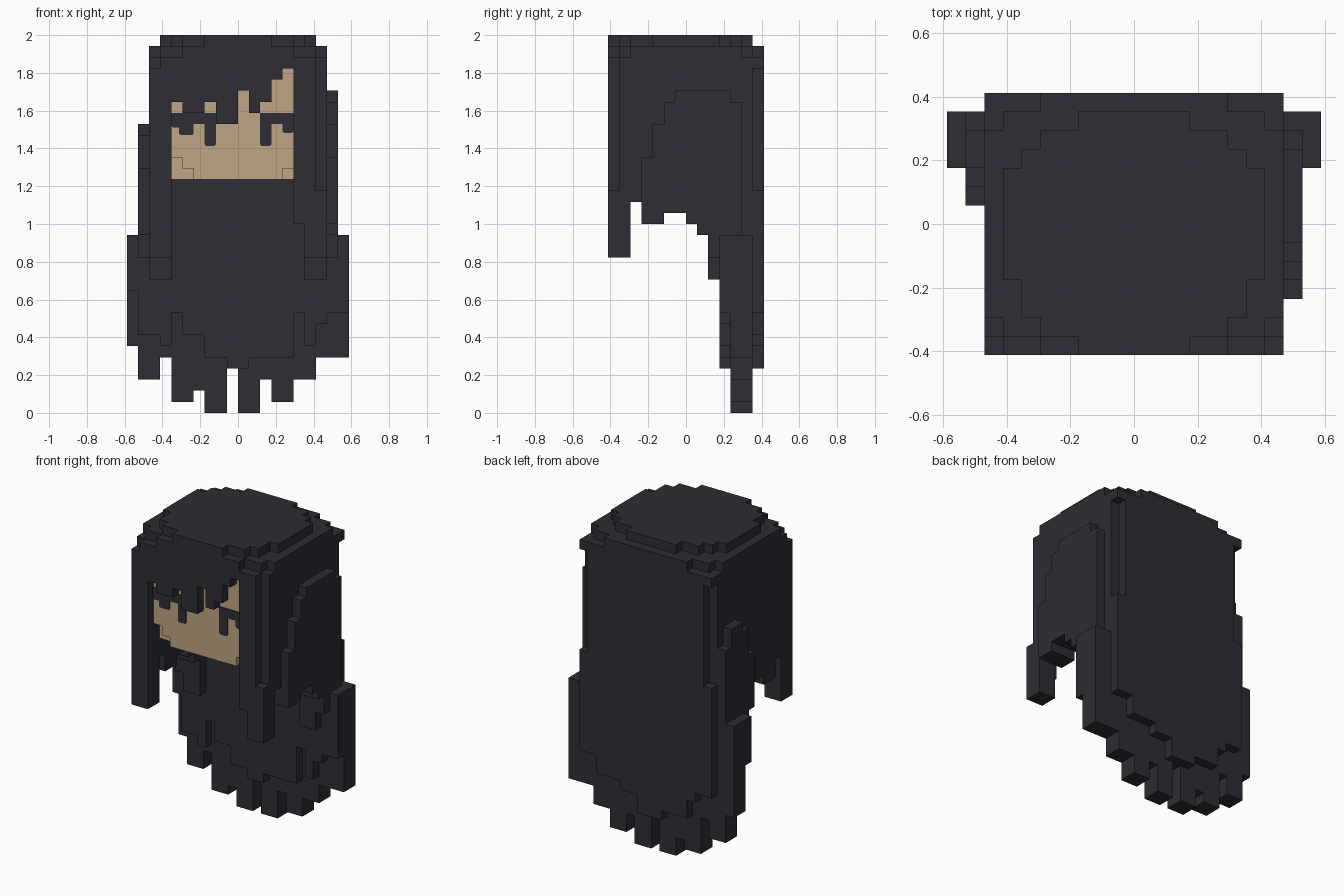
import bpy
import bmesh
from mathutils import Vector

U = 1 / 17  # edge of one block

cube = bpy.data.objects.get("Cube")
if cube:
    bpy.data.objects.remove(cube)


def material(name, rgb):
    m = bpy.data.materials.new(name)
    m.use_nodes = True
    m.diffuse_color = (*rgb, 1)
    bsdf = m.node_tree.nodes["Principled BSDF"]
    bsdf.inputs["Base Color"].default_value = (*rgb, 1)
    bsdf.inputs["Roughness"].default_value = 0.9
    return m


HAIR = material("charcoal hair", (0.026, 0.026, 0.036))
SKIN = material("tan skin", (0.52, 0.38, 0.227))


def box(x0, x1, y0, y1, z0, z1):
    return {(x, y, z) for x in range(x0, x1) for y in range(y0, y1) for z in range(z0, z1)}


def columns(x0, y0, y1, z1, bottoms):
    """Strands side by side along x, each hanging to its own height."""
    cells = set()
    for i, z0 in enumerate(bottoms):
        cells |= box(x0 + i, x0 + i + 1, y0, y1, z0, z1)
    return cells


def build(name, cells, mat):
    """Skin the blocks with their exposed faces only."""
    bm = bmesh.new()
    corners = {}

    def vert(p):
        key = tuple(int(round(c)) for c in p)
        if key not in corners:
            corners[key] = bm.verts.new(Vector(key) * U)
        return corners[key]

    for c in cells:
        for axis in range(3):
            for side in (0, 1):
                step = Vector((0, 0, 0))
                step[axis] = 2 * side - 1
                if tuple(int(a + b) for a, b in zip(c, step)) in cells:
                    continue
                u, v = Vector((0, 0, 0)), Vector((0, 0, 0))
                u[(axis + 1) % 3] = 1
                v[(axis + 2) % 3] = 1
                o = Vector(c)
                o[axis] += side
                quad = [o, o + u, o + u + v, o + v]
                bm.faces.new([vert(p) for p in (quad if side else quad[::-1])])
    mesh = bpy.data.meshes.new(name)
    bm.to_mesh(mesh)
    bm.free()
    mesh.materials.append(mat)
    ob = bpy.data.objects.new(name, mesh)
    bpy.context.collection.objects.link(ob)
    return ob


# Head with stepped lower front corners
head = box(-6, 6, -6, 6, 21, 32)
for x, z1 in ((-6, 23), (-5, 22), (4, 22), (5, 23)):
    head -= box(x, x + 1, -6, -5, 21, z1)
build("head", head, SKIN)

# Crown: stacked layers with stepped corners
crown = box(-8, 8, -7, 7, 31, 32)
crown |= box(-8, 8, -5, 5, 32, 33) | box(-7, 7, -6, 6, 32, 33) | box(-5, 5, -7, 7, 32, 33)
crown |= box(-7, 7, -3, 3, 33, 34) | box(-6, 6, -5, 4, 33, 34)
crown |= box(-5, 5, -6, 5, 33, 34) | box(-3, 3, -7, 6, 33, 34)
crown -= box(-8, -7, -7, -6, 31, 32) | box(7, 8, -7, -6, 31, 32)
build("crown_hair", crown, HAIR)

# Fringe over the face, with two long front locks
fringe = columns(-6, -7, -6, 31, [28, 27, 27, 28, 26, 26, 29, 27, 28, 30, 31])
fringe |= box(5, 6, -7, -6, 17, 31)
build("fringe", fringe, HAIR)
right_lock = box(-8, -6, -7, -5, 14, 31)
left_lock = box(6, 8, -7, -5, 14, 31) - box(7, 8, -7, -6, 20, 31)
build("right_front_lock", right_lock, HAIR)
build("left_front_lock", left_lock, HAIR)

# Side hair, arched along its lower edge
for name, x in (("right_side_hair", -8), ("left_side_hair", 6)):
    side = set()
    for i, z0 in enumerate([19, 17, 17, 18, 18, 17, 16, 12]):
        side |= box(x, x + 2, i - 5, i - 4, z0, 31)
    build(name, side, HAIR)

# Outer tufts on the sides
tuft = set()
for y, z0, z1 in ((-4, 17, 23), (-3, 17, 26), (-2, 18, 28), (-1, 18, 29), (0, 17, 29),
                  (1, 16, 29), (2, 14, 29), (3, 9, 29), (4, 5, 28), (5, 5, 16)):
    tuft |= box(8, 9, y, y + 1, z0, z1)
tuft |= box(9, 10, 3, 4, 9, 13) | box(9, 10, 4, 6, 5, 16) | box(9, 10, 3, 4, 13, 16)
build("left_tuft", tuft, HAIR)

tuft = set()
for y, z0, z1 in ((1, 16, 22), (2, 14, 25), (3, 7, 26), (4, 3, 26), (5, 3, 24)):
    tuft |= box(-9, -8, y, y + 1, z0, z1)
tuft |= box(-10, -9, 3, 4, 11, 16) | box(-10, -9, 4, 6, 6, 16)
build("right_tuft", tuft, HAIR)

# Long back hair in three ragged layers
back = columns(-8, 3, 4, 31, [7, 6, 9, 7, 7, 5, 5, 4, 4, 5, 5, 5, 5, 9, 6, 8])
back |= columns(-8, 4, 6, 31, [3, 5, 1, 1, 2, 0, 0, 4, 0, 0, 3, 1, 1, 3, 3, 5])
build("back_hair", back - head, HAIR)
outer = columns(-8, 6, 7, 31, [8, 8, 7, 5, 5, 5, 4, 4, 4, 6, 6, 7, 7, 7, 9, 9])
outer -= box(-8, -7, 6, 7, 20, 31) | box(7, 8, 6, 7, 20, 31)
build("outer_back_hair", outer, HAIR)


# Eyes and lashes: thin plates on the face
def plate(name, x0, x1, z0, z1, cut=0.15):
    outline = [(x0, z1), (x0, z0 + cut), (x0 + cut, z0),
               (x1 - cut, z0), (x1, z0 + cut), (x1, z1)]
    bm = bmesh.new()
    f = bm.faces.new([bm.verts.new((x * U, -6 * U, z * U)) for x, z in outline])
    ext = bmesh.ops.extrude_face_region(bm, geom=[f])
    moved = [g for g in ext["geom"] if isinstance(g, bmesh.types.BMVert)]
    bmesh.ops.translate(bm, verts=moved, vec=(0, -0.006, 0))
    bmesh.ops.recalc_face_normals(bm, faces=bm.faces)
    mesh = bpy.data.meshes.new(name)
    bm.to_mesh(mesh)
    bm.free()
    mesh.materials.append(HAIR)
    bpy.context.collection.objects.link(bpy.data.objects.new(name, mesh))


for name, x0, x1, lashes in (("right_eye", -6, 0, ((-6, 25.7), (-5.3, 25), (-3, 24))),
                             ("left_eye", 2, 5, ((2, 24), (4, 25.2)))):
    plate(name, x0, x1, 26, 27, 0)
    for i, (x, z0) in enumerate(lashes):
        wide = 1.3 if x == -5.3 else 1
        plate(f"{name}_lash_{i + 1}", x, x + wide, z0, 26)
